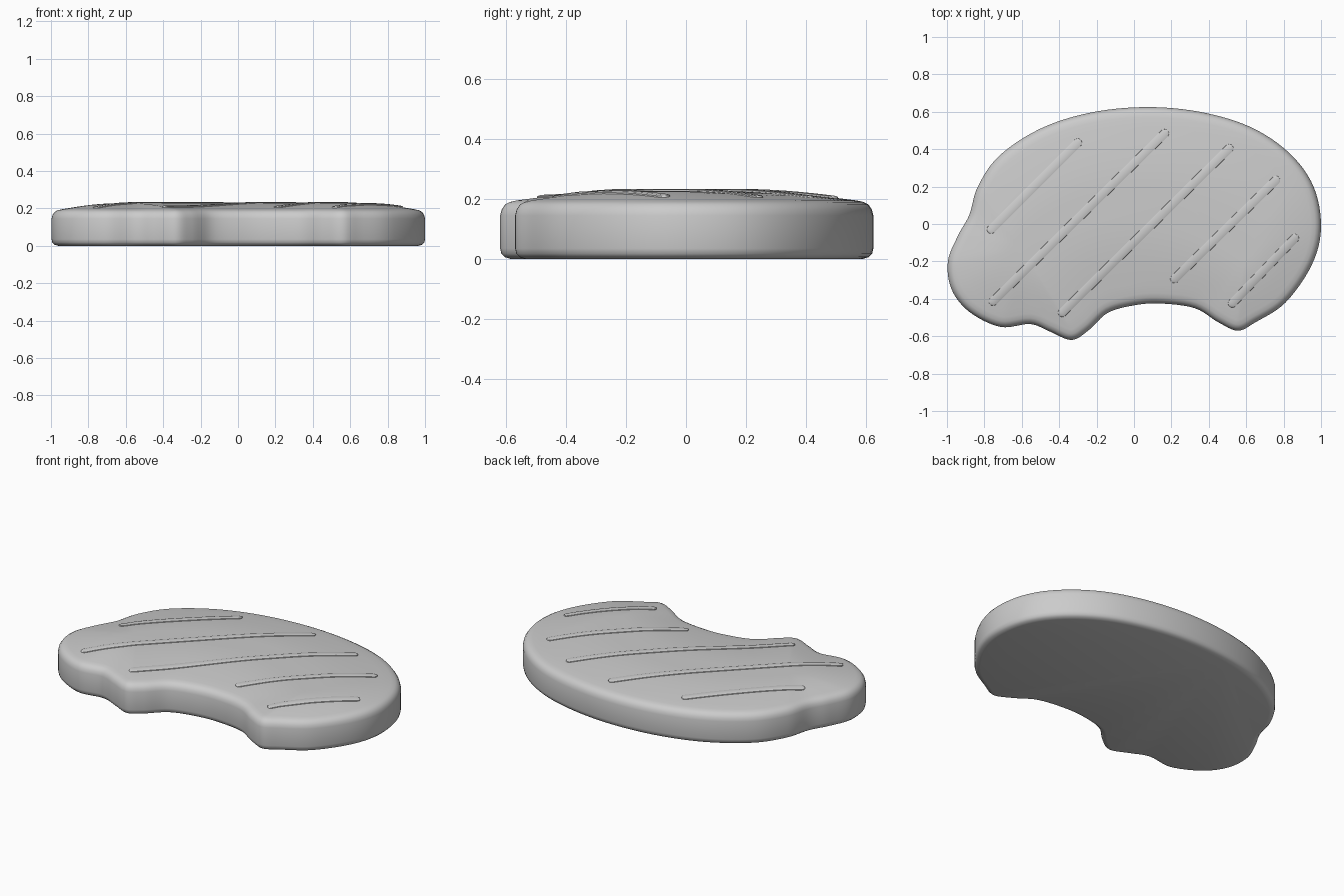
import bpy, bmesh, math
from mathutils import Vector
from mathutils.bvhtree import BVHTree

cube = bpy.data.objects.get("Cube")
if cube:
    bpy.data.objects.remove(cube, do_unlink=True)

grey = bpy.data.materials.new("Plain grey")
grey.use_nodes = True
colour = (0.6, 0.6, 0.6, 1)
grey.diffuse_color = colour
grey.node_tree.nodes["Principled BSDF"].inputs["Base Color"].default_value = colour


def make_object(name, bm):
    """Turn a bmesh into a smooth-shaded grey object."""
    bmesh.ops.recalc_face_normals(bm, faces=bm.faces)
    mesh = bpy.data.meshes.new(name)
    bm.to_mesh(mesh)
    obj = bpy.data.objects.new(name, mesh)
    mesh.materials.append(grey)
    bpy.context.collection.objects.link(obj)
    bpy.ops.object.select_all(action="DESELECT")
    obj.select_set(True)
    bpy.context.view_layer.objects.active = obj
    bpy.ops.object.shade_smooth_by_angle(angle=math.radians(50))
    return obj


def bridge(bm, rings):
    """Join consecutive closed rings with quads and cap both ends."""
    for low, high in zip(rings, rings[1:]):
        for i in range(len(low)):
            j = (i + 1) % len(low)
            bm.faces.new((low[i], low[j], high[j], high[i]))
    bm.faces.new(rings[0][::-1])
    bm.faces.new(rings[-1])


def closed_spline(points, steps):
    """Smooth closed curve through the points."""
    pts = [Vector(p) for p in points]
    n = len(pts)
    result = []
    for i in range(n):
        a, b, c, d = (pts[(i + k) % n] for k in (-1, 0, 1, 2))
        for s in range(steps):
            t = s / steps
            result.append(b + ((c - a) * t + (2 * a - 5 * b + 4 * c - d) * t**2
                               + (3 * b - a - 3 * c + d) * t**3) / 2)
    return result


# Outline of the slab, counter-clockwise from the right-hand tip
outline = closed_spline([
    (1, -.02), (.96, .2), (.83, .38), (.62, .52), (.35, .6), (.06, .625),
    (-.235, .595), (-.5, .51), (-.72, .365), (-.835, .2), (-.88, .05),
    (-.94, -.06), (-.995, -.2), (-.975, -.35), (-.88, -.47), (-.715, -.55),
    (-.555, -.535), (-.45, -.575), (-.335, -.62), (-.245, -.57),
    (-.14, -.475), (0, -.435), (.14, -.425), (.325, -.45), (.45, -.525),
    (.555, -.57), (.65, -.525), (.81, -.42), (.95, -.22)], 6)
count = len(outline)


def inset(distance):
    loop = []
    for i, p in enumerate(outline):
        along = (outline[(i + 1) % count] - outline[i - 1]).normalized()
        loop.append(p + Vector((-along.y, along.x)) * distance)
    return loop


# Slab: rounded rim rings, then rings rising towards a curved spine
slab = bmesh.new()
rings = []
rim = [(.035, 0), (.015, .006), (.004, .017), (0, .035), (0, .145),
       (.005, .165), (.016, .181), (.032, .19), (.055, .195)]
for distance, z in rim:
    rings.append([slab.verts.new((p.x, p.y, z)) for p in inset(distance)])
spine = [Vector((x, .1 - .65 * x * x)) for x in (k / 100 for k in range(-60, 61))]
top_edge = inset(rim[-1][0])
targets = [min(spine, key=lambda s: (s - p).length) for p in top_edge]
for k in range(1, 9):
    t = k / 8
    rise = .195 + .032 * math.sin(t * math.pi / 2)
    rings.append([slab.verts.new((*p.lerp(q, t * .85), rise))
                  for p, q in zip(top_edge, targets)])
bridge(slab, rings)
slab.normal_update()
surface = BVHTree.FromBMesh(slab)
make_object("meat_slab", slab)


def height(p):
    hit = surface.ray_cast(Vector((p.x, p.y, 1)), Vector((0, 0, -1)))[0]
    return hit.z if hit else .19


# Raised grill marks draped over the domed top
def grill_mark(name, start, end, radius=.024):
    start, end = Vector(start), Vector(end)
    along = (end - start).normalized()
    side = Vector((-along.y, along.x))
    length = (end - start).length
    arc = [radius * (1 - math.cos(math.pi * k / 12)) for k in range(1, 7)]
    spots = arc + [radius + (length - 2 * radius) * k / 24 for k in range(1, 24)]
    spots += [length - a for a in reversed(arc)]
    bm = bmesh.new()
    sections = []
    for s in spots:
        gap = max(0, radius - min(s, length - s))
        half = math.sqrt(radius**2 - gap**2)
        ring = []
        for across, lift in ((-1, -.004), (-.95, .004), (-.5, .007),
                             (.5, .007), (.95, .004), (1, -.004)):
            p = start + along * s + side * half * across
            ring.append(bm.verts.new((p.x, p.y, height(p) + lift)))
        sections.append(ring)
    bridge(bm, sections)
    make_object(name, bm)


marks = [((-.78, -.045), (-.285, .45)), ((-.77, -.43), (.18, .5)),
         ((-.4, -.49), (.525, .42)), ((.2, -.31), (.775, .25)),
         ((.51, -.44), (.875, -.06))]
for number, (start, end) in enumerate(marks, 1):
    grill_mark(f"grill_mark_{number}", start, end)
